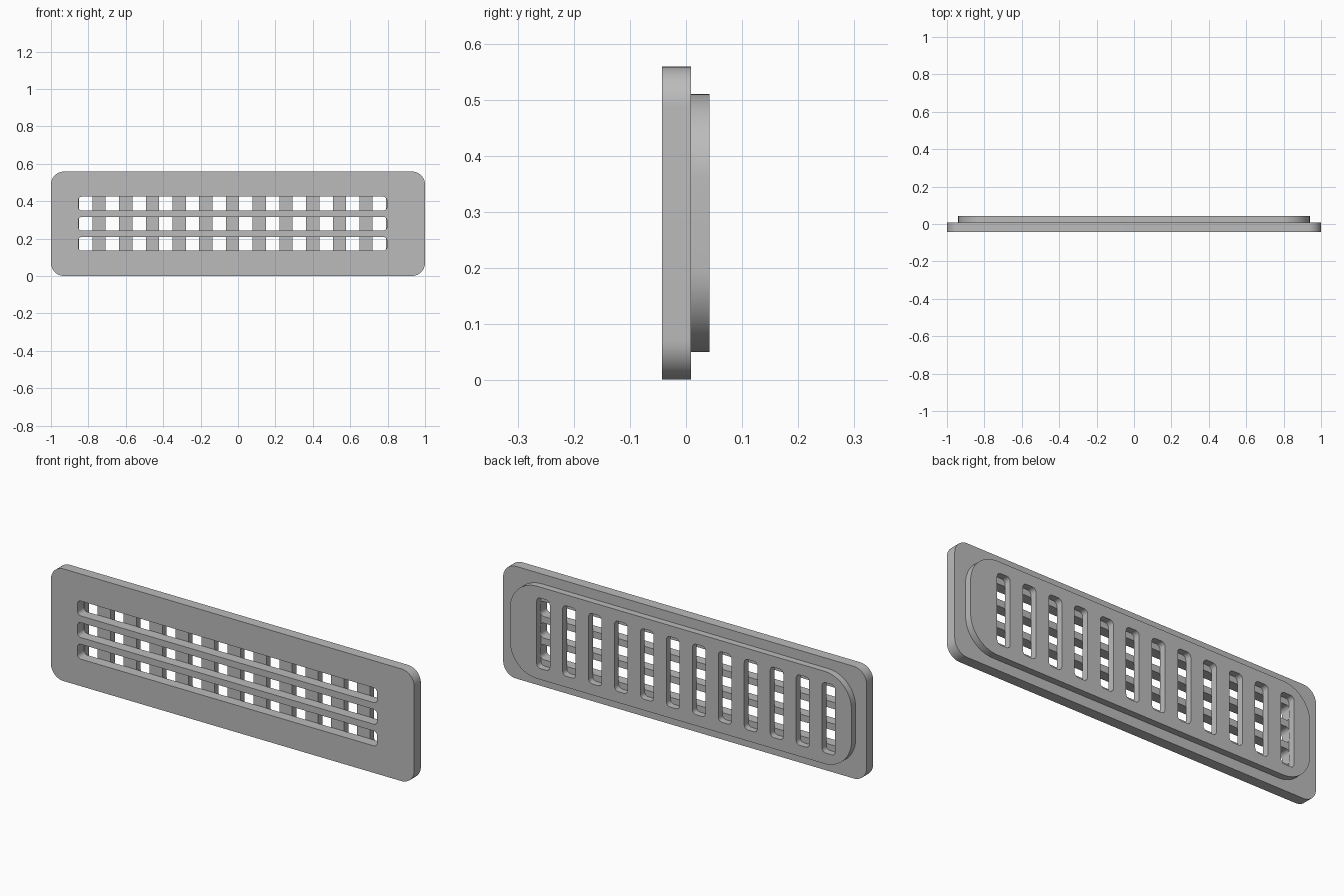
import bpy, bmesh
from math import sin, cos, pi, radians

cube = bpy.data.objects.get("Cube")
if cube:
    bpy.data.objects.remove(cube, do_unlink=True)

grey = bpy.data.materials.new("plain grey")
grey.use_nodes = True
COLOUR = (0.5, 0.5, 0.5, 1)
grey.diffuse_color = COLOUR
grey.node_tree.nodes["Principled BSDF"].inputs["Base Color"].default_value = COLOUR

MID_Z = 0.28       # height of the grille's centre line
SLOT_X = -0.029    # the slot field sits slightly off centre


def rounded_rect(cx, cz, w, h, r, steps):
    """Outline of a rounded rectangle as (x, z) points."""
    pts = []
    for i, (sx, sz) in enumerate([(1, 1), (-1, 1), (-1, -1), (1, -1)]):
        for k in range(steps + 1):
            a = (i + k / steps) * pi / 2
            pts.append((cx + sx * (w / 2 - r) + r * cos(a),
                        cz + sz * (h / 2 - r) + r * sin(a)))
    return pts


def slotted_plate(name, outline, slots, y_front, y_back):
    """Flat plate with through slots, extruded from front to back."""
    bm = bmesh.new()
    edges = []
    for loop in [outline] + slots:
        vs = [bm.verts.new((x, y_front, z)) for x, z in loop]
        edges += [bm.edges.new((vs[i - 1], vs[i])) for i in range(len(vs))]
    bmesh.ops.triangle_fill(bm, edges=edges, use_beauty=True, normal=(0, -1, 0))
    ext = bmesh.ops.extrude_face_region(bm, geom=bm.faces[:], use_keep_orig=True)
    moved = [g for g in ext["geom"] if isinstance(g, bmesh.types.BMVert)]
    bmesh.ops.translate(bm, verts=moved, vec=(0, y_back - y_front, 0))
    bmesh.ops.recalc_face_normals(bm, faces=bm.faces[:])
    mesh = bpy.data.meshes.new(name)
    bm.to_mesh(mesh)
    bm.free()
    mesh.materials.append(grey)
    obj = bpy.data.objects.new(name, mesh)
    bpy.context.collection.objects.link(obj)
    bpy.ops.object.select_all(action="DESELECT")
    obj.select_set(True)
    bpy.context.view_layer.objects.active = obj
    bpy.ops.object.shade_smooth_by_angle(angle=radians(30))


# Front plate with three long horizontal slots
rows = [rounded_rect(SLOT_X, MID_Z + i * 0.1075, 1.65, 0.074, 0.02, 6)
        for i in (-1, 0, 1)]
slotted_plate("front_plate", rounded_rect(0, MID_Z, 2, 0.558, 0.07, 12),
              rows, -0.043, 0.009)

# Raised back panel with twelve upright slots
columns = [rounded_rect(SLOT_X + (i - 5.5) * 0.1428, MID_Z, 0.072, 0.35, 0.02, 6)
           for i in range(12)]
slotted_plate("back_panel", rounded_rect(0, MID_Z, 1.88, 0.46, 0.15, 16),
              columns, 0.009, 0.042)
